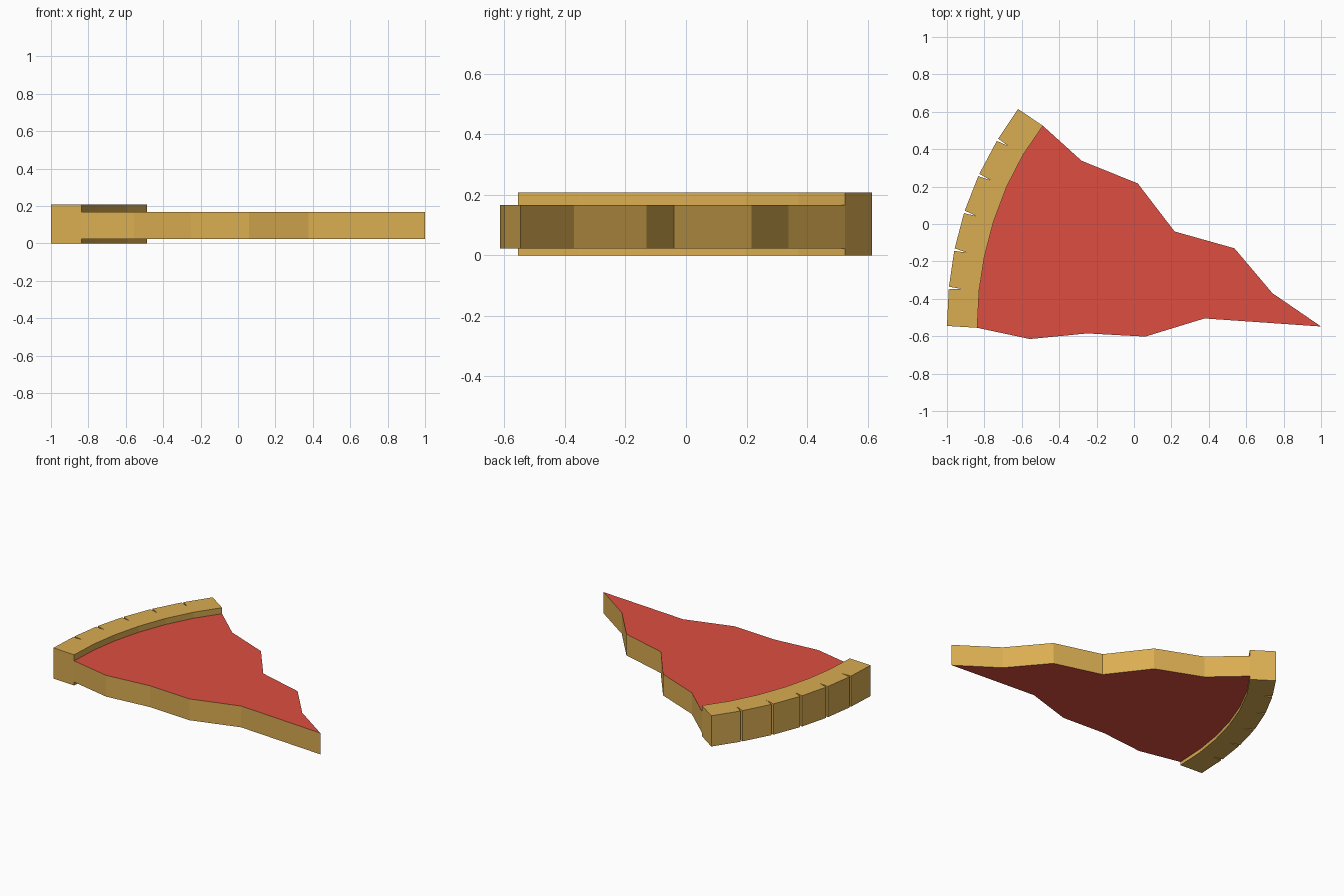
import bpy
import bmesh
from mathutils import Vector

cube = bpy.data.objects.get("Cube")
if cube:
    bpy.data.objects.remove(cube, do_unlink=True)


def material(name, rgb):
    mat = bpy.data.materials.new(name)
    mat.use_nodes = True
    color = (*rgb, 1)
    mat.diffuse_color = color
    mat.node_tree.nodes["Principled BSDF"].inputs["Base Color"].default_value = color
    return mat


crust_gold = material("crust gold", (0.70, 0.418, 0.084))
sauce_red = material("sauce red", (0.725, 0.077, 0.053))


def prism(name, outline, z0, z1, mats, cap_index=0, skip_walls=0):
    """Extrude a counter-clockwise outline; the first skip_walls walls stay open."""
    bm = bmesh.new()
    low = [bm.verts.new((x, y, z0)) for x, y in outline]
    high = [bm.verts.new((x, y, z1)) for x, y in outline]
    n = len(outline)
    for i in range(skip_walls, n):
        j = (i + 1) % n
        bm.faces.new((low[i], low[j], high[j], high[i]))
    for cap in (high, low[::-1]):
        bm.faces.new(cap).material_index = cap_index
    mesh = bpy.data.meshes.new(name)
    bm.to_mesh(mesh)
    bm.free()
    for mat in mats:
        mesh.materials.append(mat)
    obj = bpy.data.objects.new(name, mesh)
    bpy.context.collection.objects.link(obj)
    return obj


# Curves of the crust, from the back end to the front end
outer = [Vector(p) for p in ((-0.62, 0.615), (-0.73, 0.45), (-0.83, 0.262), (-0.907, 0.065),
                             (-0.96, -0.137), (-0.99, -0.342), (-1.0, -0.545))]
inner = [Vector(p) for p in ((-0.487, 0.525), (-0.592, 0.372), (-0.682, 0.197), (-0.752, 0.01),
                             (-0.8, -0.175), (-0.828, -0.355), (-0.838, -0.555))]

# Crust with a thin wedge notch at each joint
crust = [outer[0]]
for i in range(1, len(outer) - 1):
    along = (outer[i + 1] - outer[i - 1]).normalized() * 0.007
    crust += [outer[i] - along, outer[i].lerp(inner[i], 0.42), outer[i] + along]
crust += [outer[-1]] + inner[::-1]
prism("crust", crust, 0, 0.208, [crust_gold])

# Slice with ragged edges, running along the front to the tip and back
front_edge = [(-0.557, -0.615), (-0.25, -0.585), (0.06, -0.602), (0.377, -0.505)]
tip = [(1.0, -0.548)]
back_edge = [(0.74, -0.37), (0.537, -0.13), (0.217, -0.04), (0.02, 0.217), (-0.28, 0.338)]
prism("slice", inner + front_edge + tip + back_edge, 0.023, 0.167,
      [crust_gold, sauce_red], cap_index=1, skip_walls=len(inner) - 1)
